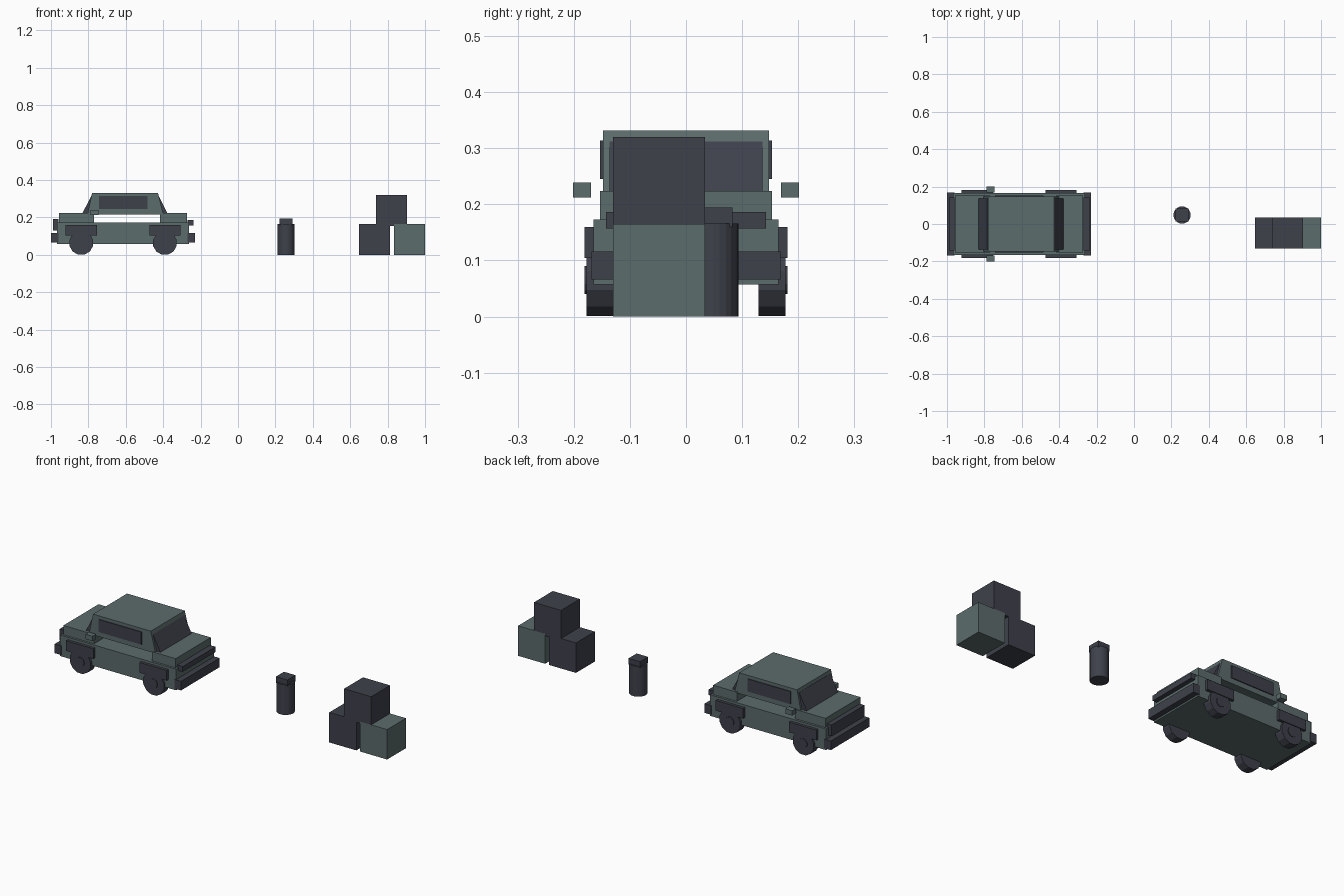
import bpy, bmesh, math
from mathutils import Matrix

if "Cube" in bpy.data.objects:
    bpy.data.objects.remove(bpy.data.objects["Cube"])


def material(name, rgb):
    m = bpy.data.materials.new(name)
    m.diffuse_color = (*rgb, 1)
    m.use_nodes = True
    m.node_tree.nodes["Principled BSDF"].inputs["Base Color"].default_value = m.diffuse_color
    return m


LIGHT = material("grey green", (0.107, 0.149, 0.149))
DARK = material("slate", (0.049, 0.053, 0.070))


def finish(name, bm, mat):
    bmesh.ops.recalc_face_normals(bm, faces=bm.faces)
    me = bpy.data.meshes.new(name)
    bm.to_mesh(me)
    bm.free()
    me.materials.append(mat)
    ob = bpy.data.objects.new(name, me)
    bpy.context.collection.objects.link(ob)
    return ob


def box(name, x, y, z, mat):
    bm = bmesh.new()
    size = [b - a for a, b in (x, y, z)]
    mid = [(a + b) / 2 for a, b in (x, y, z)]
    bmesh.ops.create_cube(bm, size=1, matrix=Matrix.Translation(mid) @ Matrix.Diagonal((*size, 1)))
    return finish(name, bm, mat)


def prism(name, profile, half, mat):
    """Extrude an x/z profile across the car width."""
    bm = bmesh.new()
    face = bm.faces.new([bm.verts.new((x, -half, z)) for x, z in profile])
    ext = bmesh.ops.extrude_face_region(bm, geom=[face])["geom"]
    bmesh.ops.translate(bm, vec=(0, 2 * half, 0), verts=[v for v in ext if isinstance(v, bmesh.types.BMVert)])
    return finish(name, bm, mat)


def cylinder(name, centre, r, depth, n, mat, turn=Matrix()):
    bm = bmesh.new()
    bmesh.ops.create_cone(bm, cap_ends=True, segments=n, radius1=r, radius2=r, depth=depth,
                          matrix=Matrix.Translation(centre) @ turn)
    return finish(name, bm, mat)


def both(y, s):
    return tuple(sorted((s * y[0], s * y[1])))


# Car body, hood and trunk
box("body", (-0.968, -0.262), (-0.165, 0.165), (0.057, 0.173), LIGHT)
box("hood", (-0.957, -0.77), (-0.153, 0.153), (0.168, 0.224), LIGHT)
box("trunk", (-0.417, -0.273), (-0.153, 0.153), (0.168, 0.224), LIGHT)

# Cabin floats slightly above the lower body, with slanted glass at both ends
prism("cabin", [(-0.805, 0.217), (-0.399, 0.217), (-0.428, 0.332), (-0.780, 0.332)], 0.148, LIGHT)
prism("front_glass", [(-0.832, 0.222), (-0.79, 0.222), (-0.765, 0.314), (-0.785, 0.314)], 0.136, DARK)
prism("rear_glass", [(-0.415, 0.222), (-0.377, 0.222), (-0.424, 0.314), (-0.445, 0.314)], 0.136, DARK)

# End panels and bumpers
box("front_grille", (-0.988, -0.96), (-0.143, 0.143), (0.130, 0.192), DARK)
box("rear_panel", (-0.27, -0.237), (-0.143, 0.143), (0.157, 0.186), DARK)
box("front_bumper", (-1.0, -0.96), (-0.168, 0.168), (0.066, 0.116), DARK)
box("rear_bumper", (-0.27, -0.23), (-0.168, 0.168), (0.066, 0.116), DARK)

# Parts repeated on both sides
upright = Matrix.Rotation(math.pi / 2, 4, 'X') @ Matrix.Rotation(math.pi / 12, 4, 'Z')
for s, side in ((-1, "right"), (1, "left")):
    box(f"side_window_{side}", (-0.743, -0.483), both((0.145, 0.153), s), (0.245, 0.314), DARK)
    box(f"mirror_{side}", (-0.788, -0.746), both((0.169, 0.201), s), (0.212, 0.239), LIGHT)
    for x, end in ((-0.838, "front"), (-0.391, "rear")):
        box(f"fender_{end}_{side}", (x - 0.083, x + 0.083), both((0.155, 0.181), s), (0.104, 0.160), DARK)
        cylinder(f"wheel_{end}_{side}", (x, s * 0.153, 0.064), 0.065, 0.048, 12, DARK, upright)
        cylinder(f"hub_{end}_{side}", (x, s * 0.156, 0.065), 0.026, 0.050, 12, DARK, upright)

# Canister with a square cap
can = cylinder("canister", (0.257, 0.048, 0.083), 0.046, 0.166, 24, DARK)
box("canister_cap", (0.222, 0.292), (0.013, 0.083), (0.16, 0.194), DARK)

# Stack of three crates
for name, x, z, mat in (("crate_left", 0.647, 0.0, DARK), ("crate_right", 0.835, 0.0, LIGHT),
                        ("crate_top", 0.738, 0.155, DARK)):
    box(name, (x, x + 0.165), (-0.13, 0.034), (z, z + 0.165), mat)
